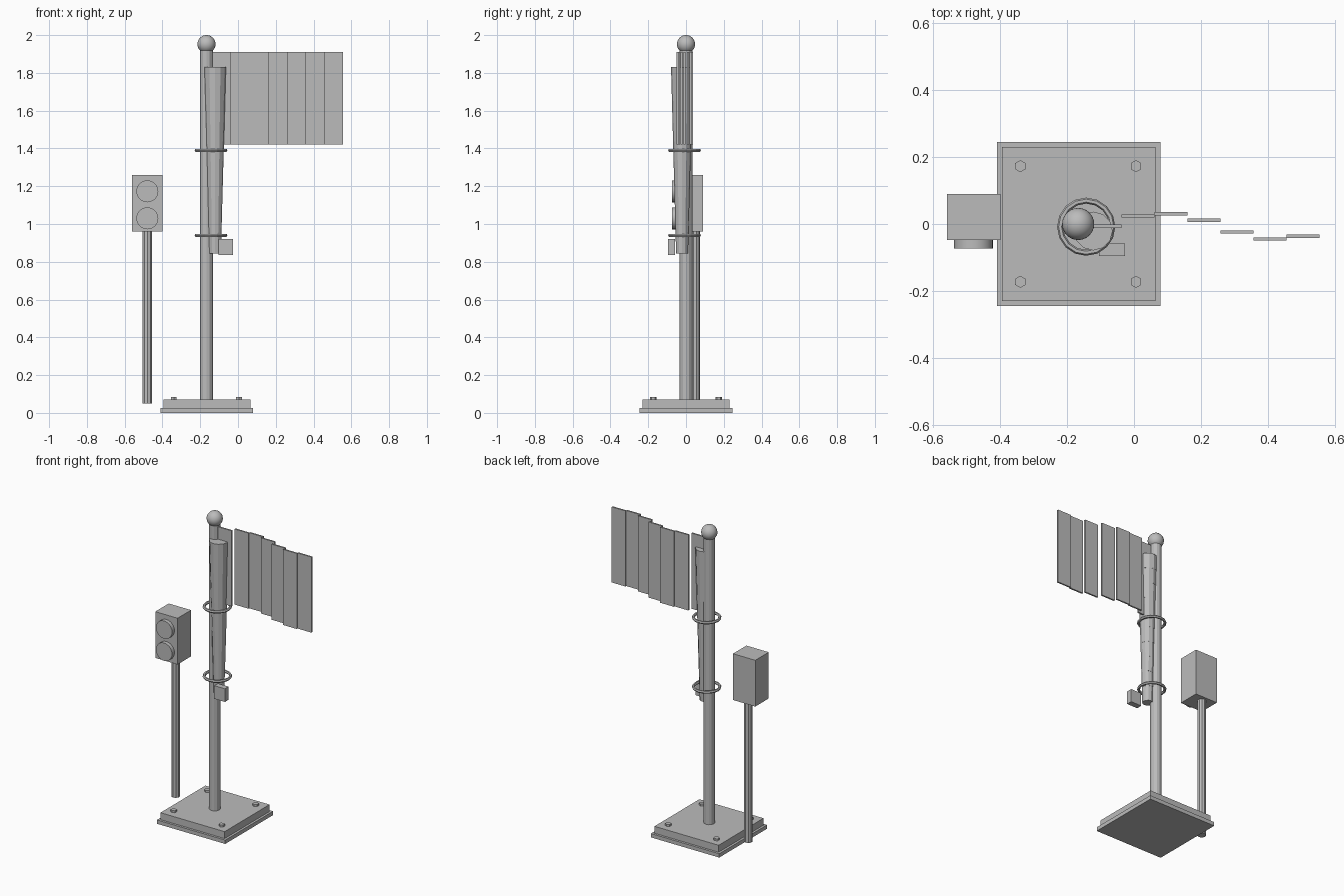
import bpy
import math

cube = bpy.data.objects.get("Cube")
if cube:
    bpy.data.objects.remove(cube, do_unlink=True)

GREY = (0.5, 0.5, 0.5, 1.0)
grey = bpy.data.materials.new("plain_grey")
grey.use_nodes = True
grey.diffuse_color = GREY
grey.node_tree.nodes["Principled BSDF"].inputs["Base Color"].default_value = GREY


def finish(name, smooth=None):
    ob = bpy.context.object
    ob.name = name
    ob.data.materials.append(grey)
    if smooth:
        bpy.ops.object.shade_smooth_by_angle(angle=math.radians(smooth))
    return ob


def box(name, x, y, z):
    """Box from (low, high) pairs on each axis."""
    bpy.ops.mesh.primitive_cube_add(size=1, location=[sum(p) / 2 for p in (x, y, z)])
    bpy.context.object.scale = [p[1] - p[0] for p in (x, y, z)]
    bpy.ops.object.transform_apply(location=False, rotation=False, scale=True)
    return finish(name)


def tube(name, x, y, z0, z1, r0, r1, sides, smooth=None):
    """Upright cylinder or cone from z0 to z1."""
    bpy.ops.mesh.primitive_cone_add(vertices=sides, radius1=r0, radius2=r1,
                                    depth=z1 - z0, location=(x, y, (z0 + z1) / 2))
    return finish(name, smooth)


POLE_X = -0.167

# Stepped base with four hex bolts
box("base_plate", (-0.41, 0.08), (-0.245, 0.245), (0, 0.025))
box("base_block", (-0.395, 0.065), (-0.23, 0.23), (0.025, 0.07))
for sx in (-1, 1):
    for sy in (-1, 1):
        tube("base_bolt", POLE_X + sx * 0.173, sy * 0.173, 0.07, 0.083, 0.018, 0.018, 6)

# Main pole and ball finial
tube("main_pole", POLE_X, 0, 0.07, 1.93, 0.034, 0.034, 12)
bpy.ops.mesh.primitive_uv_sphere_add(segments=24, ring_count=16, radius=0.048,
                                     location=(POLE_X, 0, 1.952))
finish("pole_ball", 40)

# Flag of seven staggered strips
for i, y in enumerate((-0.007, 0.024, 0.031, 0.011, -0.024, -0.045, -0.037)):
    x = -0.136 + i * 0.0988
    box("flag_strip", (x, x + 0.0988), (y - 0.005, y + 0.005), (1.42, 1.91))

# Furled flag: stacked segments narrowing downwards
SEGMENTS, BOTTOM, TOP = 10, 0.845, 1.83
step = (TOP - BOTTOM) / SEGMENTS
for i in range(SEGMENTS):
    r = 0.034 + 0.024 * i / (SEGMENTS - 1)
    tube("furled_segment", -0.122, -0.021, BOTTOM + i * step, BOTTOM + (i + 1) * step,
         r - 0.002, r, 12)

# Tie rings around pole and furled flag
for z in (0.94, 1.39):
    bpy.ops.mesh.primitive_torus_add(major_radius=0.078, minor_radius=0.009,
                                     major_segments=16, minor_segments=6,
                                     location=(-0.143, -0.008, z))
    finish("tie_ring")

# Small latch box
box("latch_box", (-0.104, -0.027), (-0.095, -0.058), (0.835, 0.92))

# Signal post, housing and two round lenses
SIGNAL_X = -0.48
tube("signal_post", SIGNAL_X, 0.047, 0.05, 0.96, 0.027, 0.027, 10)
box("signal_housing", (SIGNAL_X - 0.08, SIGNAL_X + 0.08), (-0.048, 0.09), (0.96, 1.26))
for z in (1.03, 1.173):
    bpy.ops.mesh.primitive_cylinder_add(vertices=24, radius=0.058, depth=0.025,
                                        location=(SIGNAL_X, -0.0605, z),
                                        rotation=(math.pi / 2, 0, 0))
    finish("signal_lens", 40)
